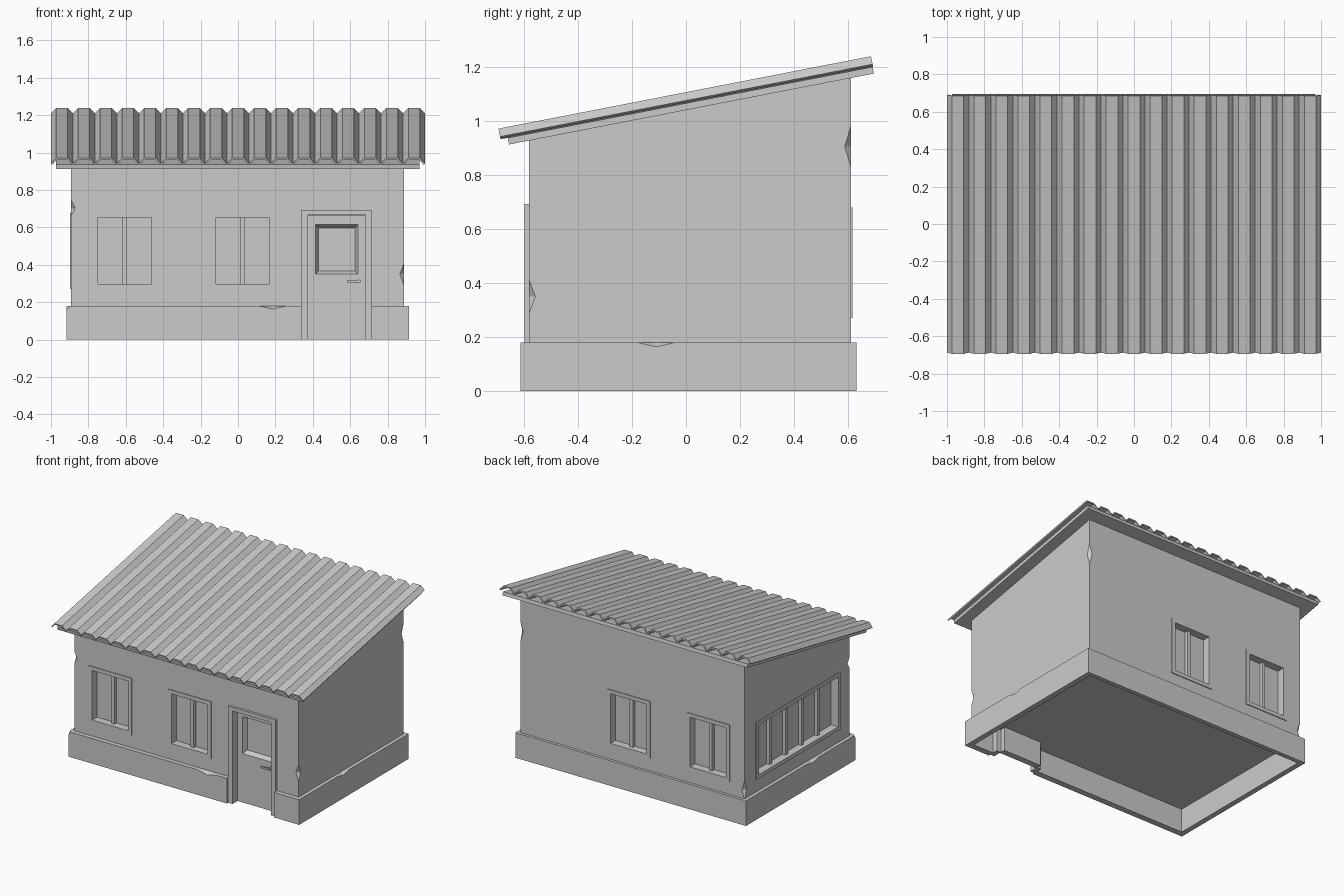
import bpy, bmesh, math
from mathutils import Matrix, Vector

default_cube = bpy.data.objects.get("Cube")
if default_cube:
    bpy.data.objects.remove(default_cube, do_unlink=True)

# One plain plaster grey for the whole building
GREY = (0.6, 0.6, 0.6, 1)
plaster = bpy.data.materials.new("plaster_grey")
plaster.use_nodes = True
plaster.diffuse_color = GREY
plaster.node_tree.nodes["Principled BSDF"].inputs["Base Color"].default_value = GREY


def finish(name, bm, matrix=Matrix()):
    bmesh.ops.recalc_face_normals(bm, faces=bm.faces)
    mesh = bpy.data.meshes.new(name)
    bm.to_mesh(mesh)
    bm.free()
    mesh.transform(matrix)
    mesh.materials.append(plaster)
    obj = bpy.data.objects.new(name, mesh)
    bpy.context.collection.objects.link(obj)
    return obj


def boxes(name, spans, matrix=Matrix()):
    """One object from boxes given as (x0, x1, y0, y1, z0, z1)."""
    bm = bmesh.new()
    for x0, x1, y0, y1, z0, z1 in spans:
        place = Matrix.Translation(((x0 + x1) / 2, (y0 + y1) / 2, (z0 + z1) / 2))
        size = Matrix.Diagonal((x1 - x0, y1 - y0, z1 - z0, 1))
        bmesh.ops.create_cube(bm, size=1, matrix=place @ size)
    return finish(name, bm, matrix)


def apply_modifier(obj, mod):
    bpy.context.view_layer.objects.active = obj
    bpy.ops.object.modifier_apply(modifier=mod.name)


def cut(target, cutter):
    mod = target.modifiers.new("cut", "BOOLEAN")
    mod.operation = "DIFFERENCE"
    mod.solver = "EXACT"
    mod.object = cutter
    apply_modifier(target, mod)
    bpy.data.objects.remove(cutter, do_unlink=True)


def chip(target, centre, radii):
    """Knock a small faceted chip out of an edge."""
    bm = bmesh.new()
    bmesh.ops.create_uvsphere(bm, u_segments=4, v_segments=2, radius=1)
    matrix = Matrix.Translation(centre) @ Matrix.Diagonal((*radii, 1))
    cut(target, finish("chip_cutter", bm, matrix))


# Overall dimensions
LEFT, RIGHT, FRONT, BACK = -0.893, 0.888, -0.58, 0.61
PITCH = math.radians(11)
ROOF_Y, ROOF_Z = 0.003, 1.066
BASE_TOP = 0.18


def roof_height(y):
    return ROOF_Z - 0.012 + (y - ROOF_Y) * math.tan(PITCH)


# Walls: lean-to profile extruded along x
bm = bmesh.new()
profile = [(FRONT, 0.17), (BACK, 0.17), (BACK, roof_height(BACK)), (FRONT, roof_height(FRONT))]
face = bm.faces.new([bm.verts.new((LEFT, y, z)) for y, z in profile])
side = bmesh.ops.extrude_face_region(bm, geom=[face])
moved = [v for v in side["geom"] if isinstance(v, bmesh.types.BMVert)]
bmesh.ops.translate(bm, verts=moved, vec=(RIGHT - LEFT, 0, 0))
walls = finish("walls", bm)


# Windows: recess, flat surround and upright bars, placed on any wall
def window(name, matrix, u, width, bars):
    lo, hi, z0, z1 = u - width / 2, u + width / 2, 0.27, 0.68
    t, out, deep = 0.027, -0.006, 0.05
    cut(walls, boxes("window_cutter", [(lo + t, hi - t, -0.1, deep, z0 + t, z1 - t)], matrix))
    boxes(name + "_surround", [
        (lo, hi, out, 0.005, z0, z0 + t), (lo, hi, out, 0.005, z1 - t, z1),
        (lo, lo + t, out, 0.005, z0 + t, z1 - t), (hi - t, hi, out, 0.005, z0 + t, z1 - t)], matrix)
    step = (width - 2 * t) / (bars + 1)
    mids = [lo + t + step * (i + 1) for i in range(bars)]
    boxes(name + "_bars", [(m - 0.012, m + 0.012, 0.025, deep + 0.01, z0 + t, z1 - t) for m in mids], matrix)


front_wall = Matrix.Translation((0, FRONT, 0))
back_wall = Matrix.Translation((0, BACK, 0)) @ Matrix.Rotation(math.pi, 4, "Z")
end_wall = Matrix.Translation((LEFT, 0, 0)) @ Matrix.Rotation(-math.pi / 2, 4, "Z")
for i, x in enumerate((-0.605, 0.025)):
    window(f"front_window_{i + 1}", front_wall, x, 0.34, 1)
    window(f"back_window_{i + 1}", back_wall, -x, 0.34, 1)
window("end_window", end_wall, -0.008, 0.955, 4)

# Base: hollow plinth with a gap for the door
base = boxes("base", [(-0.918, 0.914, -0.612, 0.63, 0, BASE_TOP)])
cut(base, boxes("base_cutter", [(-0.88, 0.876, -0.568, 0.598, -0.1, 0.3)]))
D0, D1 = 0.34, 0.715
cut(base, boxes("door_gap_cutter", [(D0, D1, -0.7, -0.5, -0.1, 0.3)]))

# Door opening, frame and leaf
J, DOOR_TOP = 0.034, 0.693
cut(walls, boxes("door_cutter", [(D0 + J, D1 - J, -0.7, -0.49, 0, DOOR_TOP - J + 0.005)]))
FY0, FY1 = -0.597, -0.53
boxes("door_frame", [
    (D0, D0 + J, FY0, FY1, 0, DOOR_TOP), (D1 - J, D1, FY0, FY1, 0, DOOR_TOP),
    (D0 + J, D1 - J, FY0, FY1, DOOR_TOP - J + 0.007, DOOR_TOP)])
leaf = boxes("door_leaf", [(D0 + J, D1 - J, -0.54, -0.495, 0, DOOR_TOP - J + 0.007)])

# Tapered glazing recess in the door
bm = bmesh.new()
bmesh.ops.create_cube(bm, size=1)
for v in bm.verts:
    outer = v.co.y < 0
    half_x, half_z = (0.113, 0.133) if outer else (0.098, 0.115)
    v.co = Vector((0.528 + math.copysign(half_x, v.co.x),
                   -0.541 if outer else -0.508,
                   0.483 + math.copysign(half_z, v.co.z)))
cut(leaf, finish("glazing_cutter", bm))

# Door handle
bm = bmesh.new()
bmesh.ops.create_cone(bm, cap_ends=True, segments=8, radius1=0.01, radius2=0.01, depth=0.035,
                      matrix=Matrix.Translation((0.645, -0.555, 0.312)) @ Matrix.Rotation(math.pi / 2, 4, "X"))
finish("handle_stem", bm)
boxes("handle_lever", [(0.582, 0.656, -0.577, -0.567, 0.306, 0.318)])

# Chipped corners and plinth edges
for x, y, z, h in ((RIGHT, FRONT, 0.35, 0.06), (LEFT, FRONT, 0.705, 0.045),
                   (RIGHT, BACK, 0.905, 0.075), (LEFT, BACK, 0.24, 0.07)):
    chip(walls, (x, y, z), (0.023, 0.023, h))
chip(base, (0.185, -0.612, BASE_TOP), (0.075, 0.025, 0.016))
chip(base, (0.914, -0.11, BASE_TOP), (0.025, 0.07, 0.016))
chip(base, (-0.918, -0.12, BASE_TOP), (0.025, 0.07, 0.016))
chip(base, (-0.918, -0.612, BASE_TOP), (0.02, 0.02, 0.025))

# Roof: flat deck under a corrugated sheet, both tilted
tilt = Matrix.Translation((0, ROOF_Y, ROOF_Z)) @ Matrix.Rotation(PITCH, 4, "X")
boxes("roof_deck", [(-0.972, 0.97, -0.675, 0.7, -0.025, 0)], tilt)

RIBS, SLOPE, LOW, HIGH, HALF = 17, 0.028, 0.01, 0.04, 0.702
pitch_x = 2 / RIBS
line = []
for i in range(RIBS):
    x = -1 + i * pitch_x
    line += [(x, LOW), (x + SLOPE, HIGH), (x + pitch_x - SLOPE, HIGH)]
line.append((1, LOW))
bm = bmesh.new()
rows = [[bm.verts.new((x, y, z)) for x, z in line] for y in (-HALF, HALF)]
for i in range(len(line) - 1):
    bm.faces.new((rows[0][i], rows[0][i + 1], rows[1][i + 1], rows[1][i]))
sheet = finish("roof_sheet", bm, tilt)
solid = sheet.modifiers.new("thickness", "SOLIDIFY")
solid.thickness = 0.01
# Keep the rib crests on the outside whichever way the sheet was wound
solid.offset = -1 if sheet.data.polygons[1].normal.z > 0 else 1
apply_modifier(sheet, solid)
